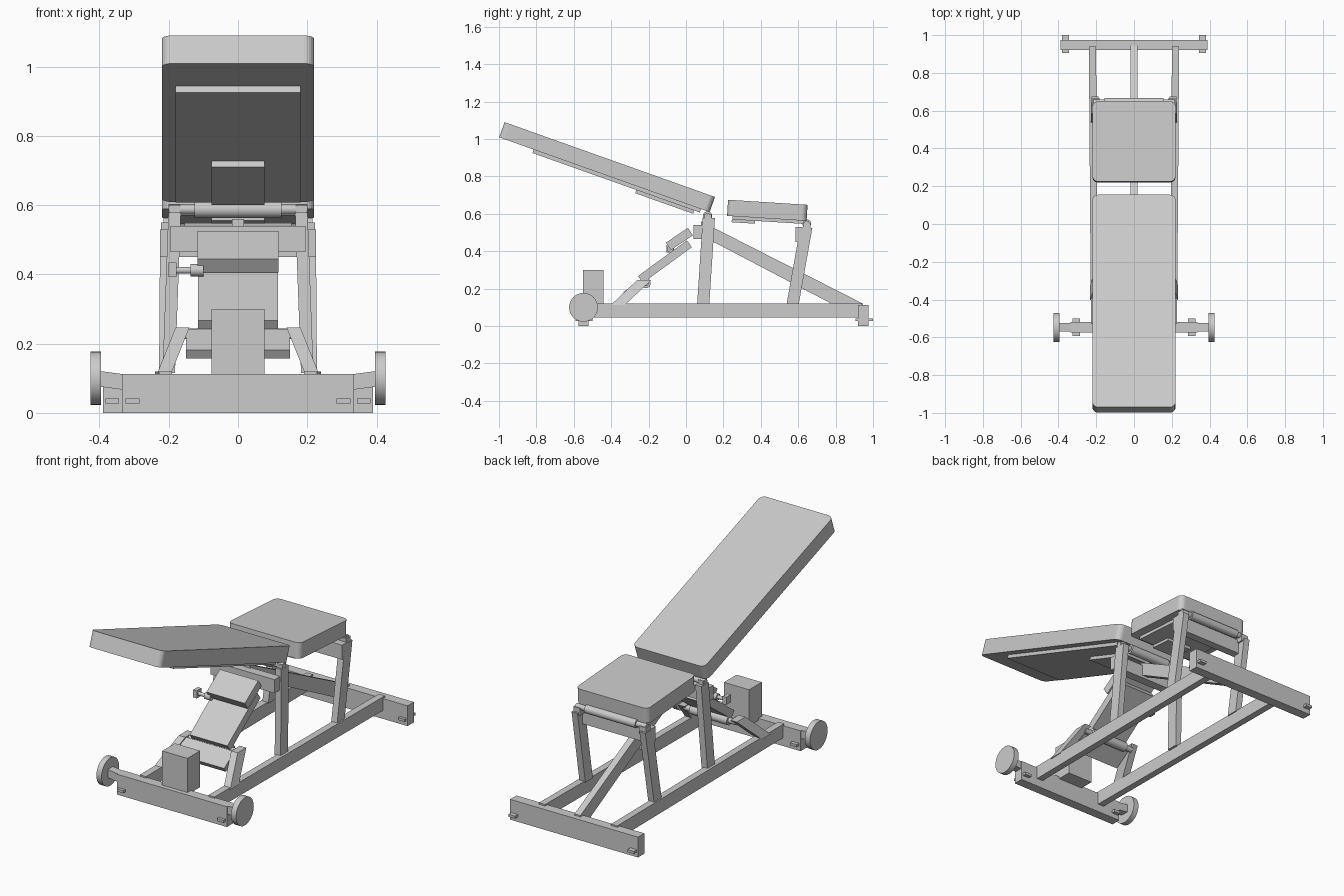
import bpy, bmesh, math
from mathutils import Vector

if "Cube" in bpy.data.objects:
    bpy.data.objects.remove(bpy.data.objects["Cube"])


def make(name, verts, faces):
    me = bpy.data.meshes.new(name)
    me.from_pydata(verts, [], faces)
    bm = bmesh.new()
    bm.from_mesh(me)
    bmesh.ops.recalc_face_normals(bm, faces=bm.faces)
    bm.to_mesh(me)
    bm.free()
    ob = bpy.data.objects.new(name, me)
    bpy.context.collection.objects.link(ob)
    return ob


QUADS = [(0, 1, 2, 3), (4, 5, 6, 7)] + [(i, (i + 1) % 4, (i + 1) % 4 + 4, i + 4) for i in range(4)]


def box(name, x, y, z):
    """Axis-aligned box from (min, max) ranges."""
    v = [(x[a], y[b], c) for c in z for a, b in ((0, 0), (1, 0), (1, 1), (0, 1))]
    return make(name, v, QUADS)


def post(name, bottom, top, wx, wy):
    """Leaning post with horizontal cut ends."""
    v = [(p[0] + a * wx / 2, p[1] + b * wy / 2, p[2])
         for p in (bottom, top) for a, b in ((-1, -1), (1, -1), (1, 1), (-1, 1))]
    return make(name, v, QUADS)


def prism(name, profile, x0, x1):
    """Side (y, z) profile extruded along x."""
    n = len(profile)
    v = [(x, y, z) for x in (x0, x1) for y, z in profile]
    f = [tuple(range(n)), tuple(range(n, 2 * n))]
    f += [(i, (i + 1) % n, (i + 1) % n + n, i + n) for i in range(n)]
    return make(name, v, f)


def slab(name, p0, p1, half, t, radius=0.0):
    """Tilted slab whose upper side runs p0 -> p1 in (y, z); optional rounded plan corners."""
    a, b = Vector(p0), Vector(p1)
    d = b - a
    n = Vector((-d.y, d.x)).normalized()
    ob = prism(name, [tuple(a), tuple(b), tuple(b - n * t), tuple(a - n * t)], -half, half)
    if radius:
        bm = bmesh.new()
        bm.from_mesh(ob.data)
        nn = Vector((0, n.x, n.y))
        edges = [e for e in bm.edges
                 if abs((e.verts[0].co - e.verts[1].co).normalized().dot(nn)) > 0.99]
        bmesh.ops.bevel(bm, geom=edges, offset=radius, segments=6, profile=0.5, affect='EDGES')
        bm.to_mesh(ob.data)
        bm.free()
    return ob


def tube(name, x0, x1, y, z, r, n=24):
    """Cylinder along x."""
    prof = [(y + r * math.cos(2 * math.pi * i / n), z + r * math.sin(2 * math.pi * i / n)) for i in range(n)]
    ob = prism(name, prof, x0, x1)
    for p in ob.data.polygons:
        p.use_smooth = len(p.vertices) == 4 and n > 8
    for e in ob.data.edges:
        v0, v1 = (ob.data.vertices[i].co for i in e.vertices)
        e.use_edge_sharp = abs(v0.x - v1.x) < 1e-6
    return ob


# Backrest cushion and its backing plates
slab("backrest", (-0.97, 1.09), (0.155, 0.69), 0.22, 0.086, 0.03)
slab("backrest_board", (-0.815, 0.944), (0.08, 0.626), 0.18, 0.02)
slab("backrest_bracket", (-0.265, 0.729), (0.045, 0.619), 0.076, 0.02)

# Seat cushion and its plates
slab("seat", (0.225, 0.675), (0.65, 0.648), 0.22, 0.086, 0.03)
slab("seat_board", (0.25, 0.588), (0.63, 0.564), 0.17, 0.018)
slab("seat_bracket", (0.245, 0.571), (0.37, 0.563), 0.076, 0.016)

# Base cross beams
box("rear_beam", (-0.39, 0.39), (0.92, 0.975), (0.0, 0.112))
box("front_beam", (-0.335, 0.335), (-0.575, -0.52), (0.0, 0.112))
# Sloping spine from front crossbar to rear beam
prism("spine", [(0.08, 0.56), (0.945, 0.12), (0.945, 0.045), (0.92, 0.045), (0.08, 0.485)], -0.018, 0.018)
# Upper crossbars
box("front_crossbar", (-0.195, 0.195), (0.04, 0.09), (0.465, 0.54))
box("seat_crossbar", (-0.225, 0.225), (0.585, 0.63), (0.45, 0.53))
# Control box on front beam
box("control_box", (-0.077, 0.077), (-0.55, -0.44), (0.1, 0.30))

for s, side in ((-1, "left"), (1, "right")):
    # Side rail, slightly closer together at the front
    prof = [(0.22, 0.94), (0.209, -0.53)]
    v = [(s * (x + a), y, z) for x, y in prof
         for a, z in ((-0.019, 0.045), (0.019, 0.045), (0.019, 0.12), (-0.019, 0.12))]
    make(side + "_rail", v, QUADS)
    # Uprights
    post(side + "_front_post", (s * 0.2, 0.092, 0.115), (s * 0.183, 0.122, 0.578), 0.036, 0.065)
    post(side + "_seat_post", (s * 0.21, 0.57, 0.115), (s * 0.207, 0.643, 0.525), 0.036, 0.065)
    # Arms leaning inward to the lower pivot
    post(side + "_lift_arm", (s * 0.214, -0.365, 0.112), (s * 0.16, -0.222, 0.247), 0.04, 0.075)
    # Pivot lugs on top of the posts
    box(side + "_front_lug", (s * 0.168, s * 0.198), (0.1, 0.135), (0.56, 0.6))
    box(side + "_seat_lug", (s * 0.18, s * 0.222), (0.625, 0.665), (0.51, 0.55))
    # Wheels with sloping axle stubs
    tube(side + "_wheel", s * 0.395, s * 0.426, -0.548, 0.1, 0.077, 32)
    v = [(s * x, y, z + dz) for x, z in ((0.325, 0.066), (0.4, 0.076))
         for y, dz in ((-0.57, 0), (-0.525, 0), (-0.525, 0.045), (-0.57, 0.045))]
    make(side + "_axle_stub", v, QUADS)
    # Levelling pads through the beams
    box(side + "_rear_pad", (s * 0.343, s * 0.382), (0.905, 1.0), (0.027, 0.041))
    box(side + "_front_pad", (s * 0.285, s * 0.325), (-0.592, -0.5), (0.027, 0.041))

# Pivot shafts with thicker sleeves
for name, y, z, reach, sleeve, r in (("backrest_pivot", 0.115, 0.588, 0.2, 0.125, 0.025),
                                     ("seat_pivot", 0.645, 0.548, 0.215, 0.155, 0.023),
                                     ("lift_pivot", -0.215, 0.228, 0.16, 0.115, 0.026)):
    tube(name + "_shaft", -reach, reach, y, z, 0.015)
    tube(name + "_sleeve", -sleeve, sleeve, y, z, r)

# Lift mechanism panels
slab("lift_panel", (-0.257, 0.267), (0.005, 0.458), 0.115, 0.045)
slab("lift_head", (-0.108, 0.445), (0.01, 0.525), 0.117, 0.048)
slab("lift_arm_plate", (-0.335, 0.182), (-0.245, 0.242), 0.15, 0.03)

# Adjustment knob
tube("knob_body", -0.137, -0.1, -0.085, 0.412, 0.018, 16)
tube("knob_stem", -0.18, -0.135, -0.085, 0.412, 0.01, 16)
box("knob_grip", (-0.2, -0.178), (-0.105, -0.065), (0.392, 0.434))
